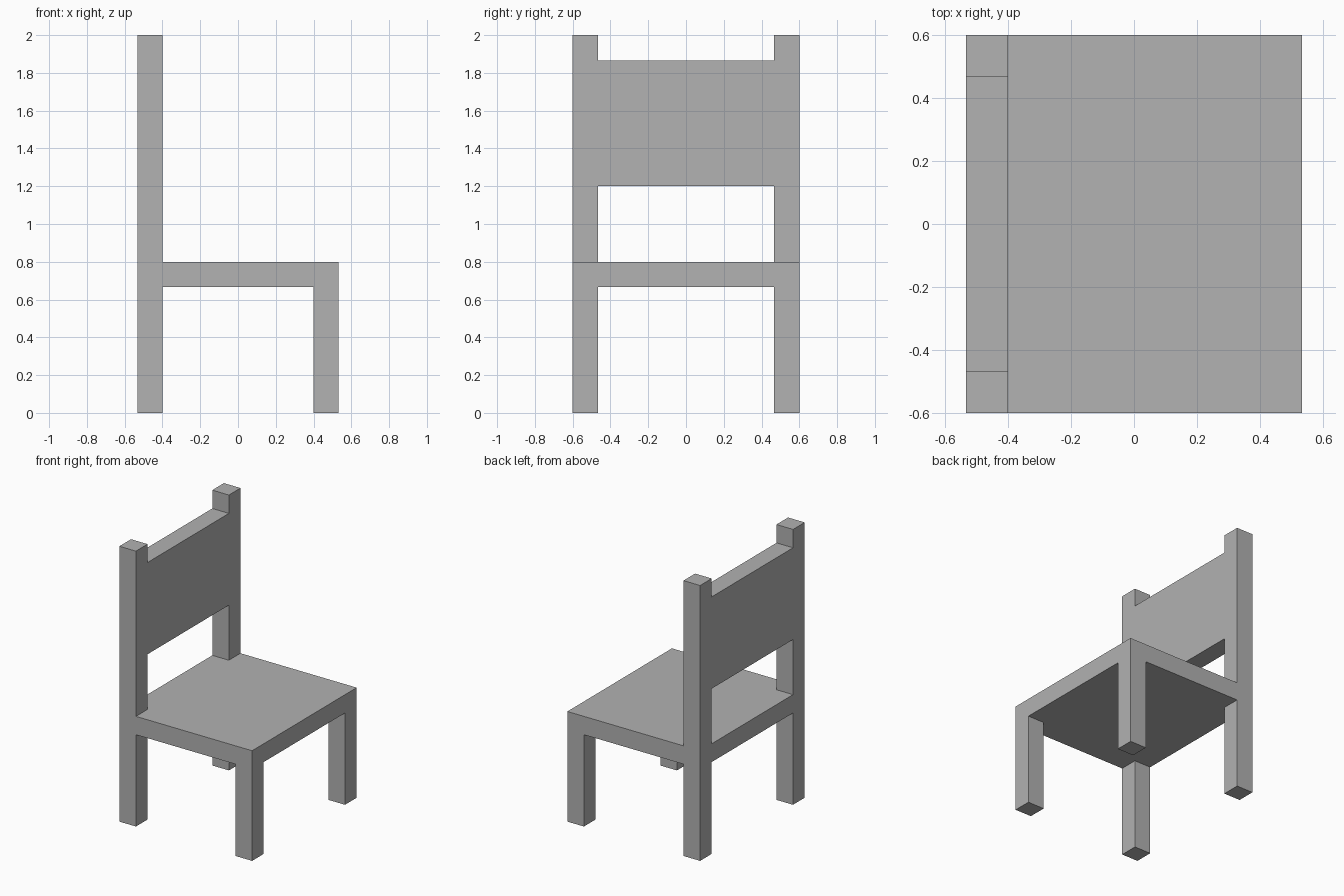
import bpy
import bmesh

if "Cube" in bpy.data.objects:
    bpy.data.objects.remove(bpy.data.objects["Cube"], do_unlink=True)

# Overall half sizes, square post thickness and key heights
HX, HY, T = 0.5333, 0.6, 0.1333
SEAT_LOW, SEAT_TOP = 0.6667, 0.8
PANEL_LOW, PANEL_TOP = 1.2, 1.8667
HEIGHT = 2.0

grey = bpy.data.materials.new("plain grey")
grey.use_nodes = True
colour = (0.445, 0.445, 0.445, 1)
grey.diffuse_color = colour
grey.node_tree.nodes["Principled BSDF"].inputs["Base Color"].default_value = colour


def prism(name, outline, low, high):
    """Extrude a flat outline in x and y from one height to another."""
    bm = bmesh.new()
    base = bm.faces.new([bm.verts.new((x, y, low)) for x, y in outline])
    top = bmesh.ops.extrude_face_region(bm, geom=[base], use_keep_orig=True)["geom"]
    for v in top:
        if isinstance(v, bmesh.types.BMVert):
            v.co.z = high
    bmesh.ops.recalc_face_normals(bm, faces=bm.faces)
    mesh = bpy.data.meshes.new(name)
    bm.to_mesh(mesh)
    bm.free()
    mesh.materials.append(grey)
    obj = bpy.data.objects.new(name, mesh)
    bpy.context.collection.objects.link(obj)


def rect(x0, x1, y0, y1):
    return [(x0, y0), (x1, y0), (x1, y1), (x0, y1)]


back, inner = -HX + T, HY - T

# Tall back posts and short front legs on both sides
for side, y0 in (("near", -HY), ("far", inner)):
    prism(f"{side}_back_post", rect(-HX, back, y0, y0 + T), 0, HEIGHT)
    prism(f"{side}_front_leg", rect(HX - T, HX, y0, y0 + T), 0, SEAT_LOW)

# Seat slab, notched around the back posts
prism("seat", [(-HX, -inner), (back, -inner), (back, -HY), (HX, -HY),
               (HX, HY), (back, HY), (back, inner), (-HX, inner)],
      SEAT_LOW, SEAT_TOP)

# Backrest panel, flush with the posts
prism("backrest", rect(-HX, back, -inner, inner), PANEL_LOW, PANEL_TOP)
